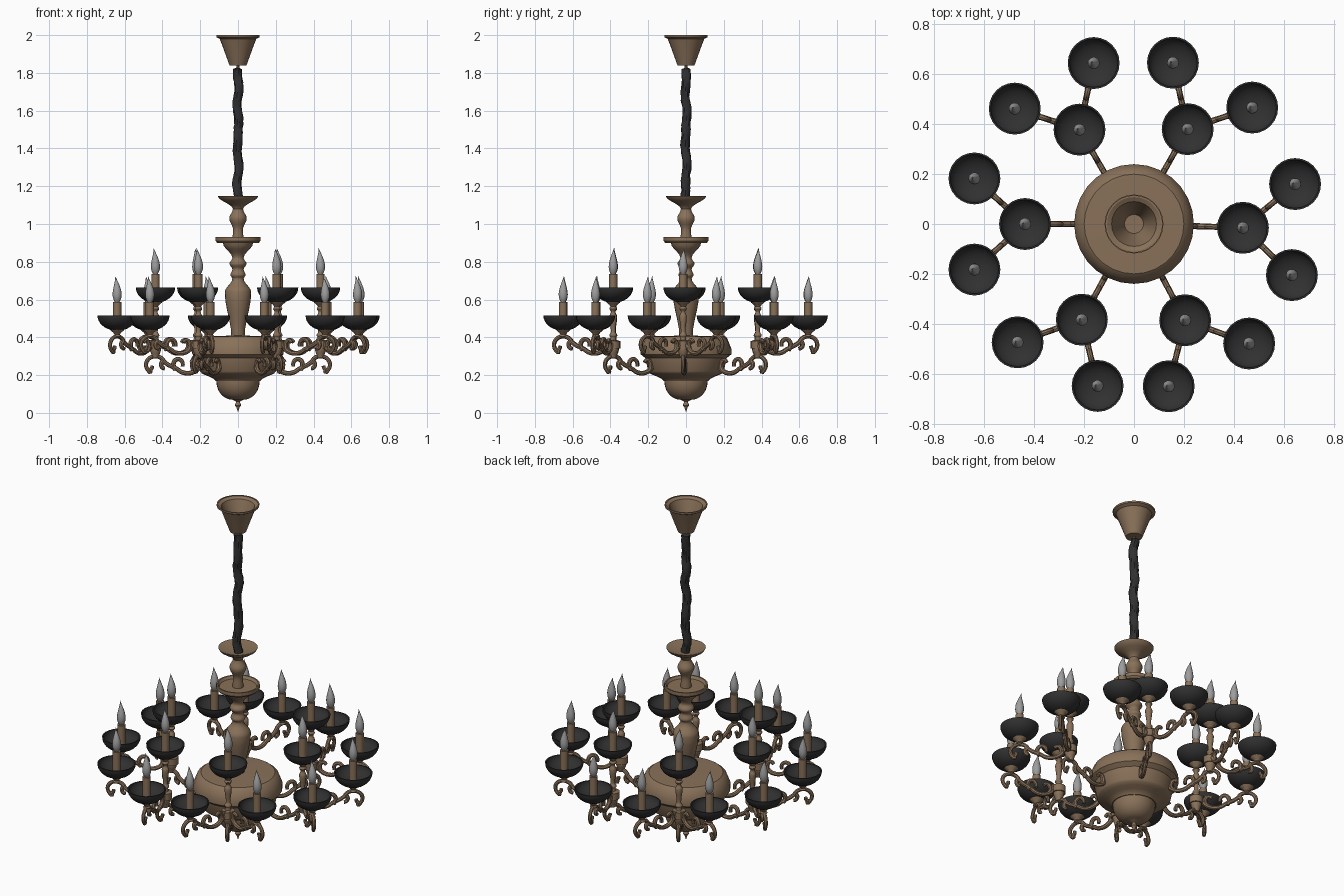
import bpy, bmesh, random
from math import sin, cos, pi, tau, atan2, radians
from mathutils import Matrix, Vector

random.seed(4)
if "Cube" in bpy.data.objects:
    bpy.data.objects.remove(bpy.data.objects["Cube"], do_unlink=True)


def material(name, rgb):
    mat = bpy.data.materials.new(name)
    mat.use_nodes = True
    mat.diffuse_color = (*rgb, 1)
    shader = mat.node_tree.nodes["Principled BSDF"]
    shader.inputs["Base Color"].default_value = mat.diffuse_color
    return mat


bronze = material("aged bronze", (0.25, 0.165, 0.1))
black = material("matte black", (0.03, 0.03, 0.03))
glass = material("grey glass", (0.34, 0.34, 0.34))


def arc(x, z, width, height, start, end, steps=9):
    """Points along part of an ellipse."""
    turns = [start + (end - start) * i / steps for i in range(steps + 1)]
    return [(x + width * cos(t), z + height * sin(t)) for t in turns]


def turned(*extremes, steps=5):
    """Soft lathe-turned outline through alternating swells and waists."""
    outline = [extremes[0]]
    for (r, z), (next_r, next_z) in zip(extremes, extremes[1:]):
        for i in range(1, steps + 1):
            t = i / steps
            ease = (1 - cos(pi * t)) / 2
            outline.append((r + (next_r - r) * ease, z + (next_z - z) * t))
    return outline


def finish(mesh, mat):
    mesh.materials.clear()
    mesh.materials.append(mat)
    mesh.shade_smooth()
    mesh.set_sharp_from_angle(angle=radians(35))
    return mesh


def lathe(name, outline, mat, steps=20, warp=None):
    """Spin a (radius, height) outline around the vertical axis."""
    bm = bmesh.new()
    verts = [bm.verts.new((r, 0, z)) for r, z in outline]
    edges = [bm.edges.new(pair) for pair in zip(verts, verts[1:])]
    bmesh.ops.spin(bm, geom=verts + edges, cent=(0, 0, 0), axis=(0, 0, 1),
                   angle=tau, steps=steps, use_merge=True)
    bmesh.ops.remove_doubles(bm, verts=bm.verts, dist=0.0002)
    bmesh.ops.recalc_face_normals(bm, faces=bm.faces)
    if warp:
        for vert in bm.verts:
            vert.co = warp(vert.co)
    mesh = bpy.data.meshes.new(name)
    bm.to_mesh(mesh)
    bm.free()
    return finish(mesh, mat)


def scroll(name, paths, mat, thickness):
    """Tapering round tubes along (x, z) paths."""
    curve = bpy.data.curves.new(name, "CURVE")
    curve.dimensions = "3D"
    curve.bevel_depth = thickness
    curve.bevel_resolution = 2
    curve.resolution_u = 3
    curve.use_fill_caps = True
    for path in paths:
        spline = curve.splines.new("BEZIER")
        spline.bezier_points.add(len(path) - 1)
        for i, (point, (x, z)) in enumerate(zip(spline.bezier_points, path)):
            point.co = (x, 0, z)
            point.radius = 1 - 0.25 * i / len(path)
            point.handle_left_type = point.handle_right_type = "AUTO"
    temp = bpy.data.objects.new(name, curve)
    bpy.context.collection.objects.link(temp)
    graph = bpy.context.evaluated_depsgraph_get()
    mesh = bpy.data.meshes.new_from_object(temp.evaluated_get(graph))
    bpy.data.objects.remove(temp, do_unlink=True)
    return finish(mesh, mat)


def place(name, mesh, at=(0, 0, 0), turn=0):
    part = bpy.data.objects.new(name, mesh)
    part.matrix_world = Matrix.Translation(at) @ Matrix.Rotation(turn, 4, "Z")
    bpy.context.collection.objects.link(part)


# Drop finial, rounded foot, flared bowl and stepped drum
finial = turned((0, 0), (0.008, 0.03), (0.016, 0.04), (0.01, 0.06), steps=3)
foot = arc(0.03, 0.17, 0.085, 0.1, -pi / 2, 0)
flare = turned((0.12, 0.17), (0.2, 0.22))
drum = [(0.215, 0.29), (0.24, 0.31), (0.24, 0.34), (0.22, 0.39), (0.2, 0.405), (0, 0.41)]
place("body", lathe("body", finial + foot + flare + drum, bronze, steps=28))

# Vase-shaped stem, dished collar and upper knob with an open dish
stem = turned((0.035, 0.4), (0.07, 0.64), (0.03, 0.71), (0.04, 0.73), (0.03, 0.76),
              (0.045, 0.79), (0.03, 0.82), (0.08, 0.9))
place("stem", lathe("stem", stem + [(0, 0.9)], bronze))
collar = [(0, 0.9), (0.11, 0.9), (0.118, 0.91), (0.118, 0.93), (0.11, 0.93), (0.1, 0.915)]
place("collar", lathe("collar", collar + [(0, 0.915)], bronze, steps=24))
knob = turned((0.03, 0.91), (0.026, 0.97), (0.046, 1.03), (0.027, 1.08), (0.107, 1.148))
place("upper_knob", lathe("upper_knob", knob + [(0.1, 1.148), (0, 1.11)], bronze, steps=24))


# Gathered fabric sleeve over the chain
def gather(co):
    folds = sin(3 * atan2(co.y, co.x) + 45 * co.z)
    swell = 1 + 0.13 * folds + random.uniform(-0.07, 0.07)
    sway = Vector((sin(30 * co.z), cos(24 * co.z), 0)) * 0.004
    return Vector((co.x * swell, co.y * swell, co.z)) + sway


rings = 50
sleeve = [(0.0235, 1.12 + 0.7 * i / rings) for i in range(rings + 1)]
sleeve_mesh = lathe("chain_sleeve", [(0, 1.12)] + sleeve + [(0, 1.83)], black, 14, gather)
place("chain_sleeve", sleeve_mesh)

# Hollow ceiling canopy and the hook below it
wall, top = 0.007, 2
shell = [(0.045, 1.84), (0.085, 1.95), (0.097, 1.98), (0.115, 1.99), (0.115, top)]
lining = [(r - wall, min(z + wall, top)) for r, z in reversed(shell)]
closed = [(0, 1.84)] + shell + lining + [(0, 1.845)]
place("canopy", lathe("canopy", closed, bronze, steps=28))
hook = [(0, 1.81), (0.008, 1.81), (0.008, 1.84), (0, 1.84)]
place("hook", lathe("hook", hook, bronze, steps=8))

# Lamp parts, measured from the underside of the dish
dish_height, dish_radius = 0.08, 0.104
outside = arc(0, dish_height, dish_radius, dish_height, -pi / 2, 0)
inside = arc(0, dish_height, dish_radius - wall, dish_height - 0.02, 0, -pi / 2)
dish = lathe("dish", outside + inside, black, steps=24)
candle = lathe("candle", [(0, 0.02), (0.022, 0.02), (0.022, 0.153), (0, 0.153)], bronze, 16)
support = turned((0, -0.04), (0.02, -0.03), (0.014, -0.02), (0.04, 0.01), steps=3)
dish_support = lathe("dish_support", support + [(0, 0.01)], bronze, 16)


def lean(co):
    bend = max(0, (co.z - 0.2) / 0.1) ** 2
    return Vector((co.x - 0.012 * bend, co.y + 0.005 * bend, co.z))


# Flame bulb: a rounded belly drawn out to a bent tip
count = 12
flame = [(0, 0.15)]
for i in range(1, count + 1):
    t = i / count
    flame.append((0.024 * abs(sin(pi * t ** 0.65)) ** 1.2, 0.14 + 0.15 * t))
bulb = lathe("bulb", flame, glass, 14, lean)

# Baluster post on a drum-shaped hub
hub = lathe("hub", [(0, 0.34), (0.037, 0.34), (0.037, 0.38), (0, 0.39)], bronze, 16)
baluster = turned((0.017, 0.29), (0.03, 0.34), (0.015, 0.4), (0.021, 0.41), (0.012, 0.43),
                  (0.02, 0.51), (0.011, 0.535), (0.019, 0.55), (0.011, 0.56), steps=4)
post = lathe("post", [(0, 0.29)] + baluster + [(0, 0.56)], bronze, 14)

# Scrolled arm running outward along x, with its crest at the origin
dip = arc(-0.17, -0.02, 0.075, 0.07, -pi, -pi / 4)
crest = arc(0, -0.045, 0.05, 0.045, pi * 0.9, -pi / 3)
curl = arc(0.028, -0.05, 0.012, 0.02, -pi / 2, -pi, 3)
leaves = [arc(-0.12, -0.045, 0.025, 0.03, -pi / 3, pi * 1.1),
          arc(-0.205, -0.05, 0.02, 0.03, -pi * 0.7, -pi * 1.8),
          arc(-0.05, -0.045, 0.02, 0.02, pi / 3, -pi / 2)]
arm = scroll("scroll_arm", [dip + crest + curl] + leaves, bronze, 0.013)


def lamp(tag, x, y, z):
    for mesh in (dish_support, dish, candle, bulb):
        place(f"{tag}_{mesh.name}", mesh, (x, y, z))


# Six arms, each with a raised lamp and two lower branch lamps
reach, branch_length, spread = 0.437, 0.273, radians(42)
for i, drift in enumerate((-2, 0.5, 0, 0, 1.4, -2)):
    turn = radians(60 * i + drift)
    x, y = reach * cos(turn), reach * sin(turn)
    place(f"arm_{i}", arm, (x, y, 0.3), turn)
    place(f"hub_{i}", hub, (x, y, 0))
    place(f"post_{i}", post, (x, y, 0))
    lamp(f"upper_lamp_{i}", x, y, 0.583)
    for side, heading in (("right", turn - spread), ("left", turn + spread)):
        end_x = x + branch_length * cos(heading)
        end_y = y + branch_length * sin(heading)
        place(f"{side}_branch_{i}", arm, (end_x, end_y, 0.405), heading)
        lamp(f"{side}_lamp_{i}", end_x, end_y, 0.435)
